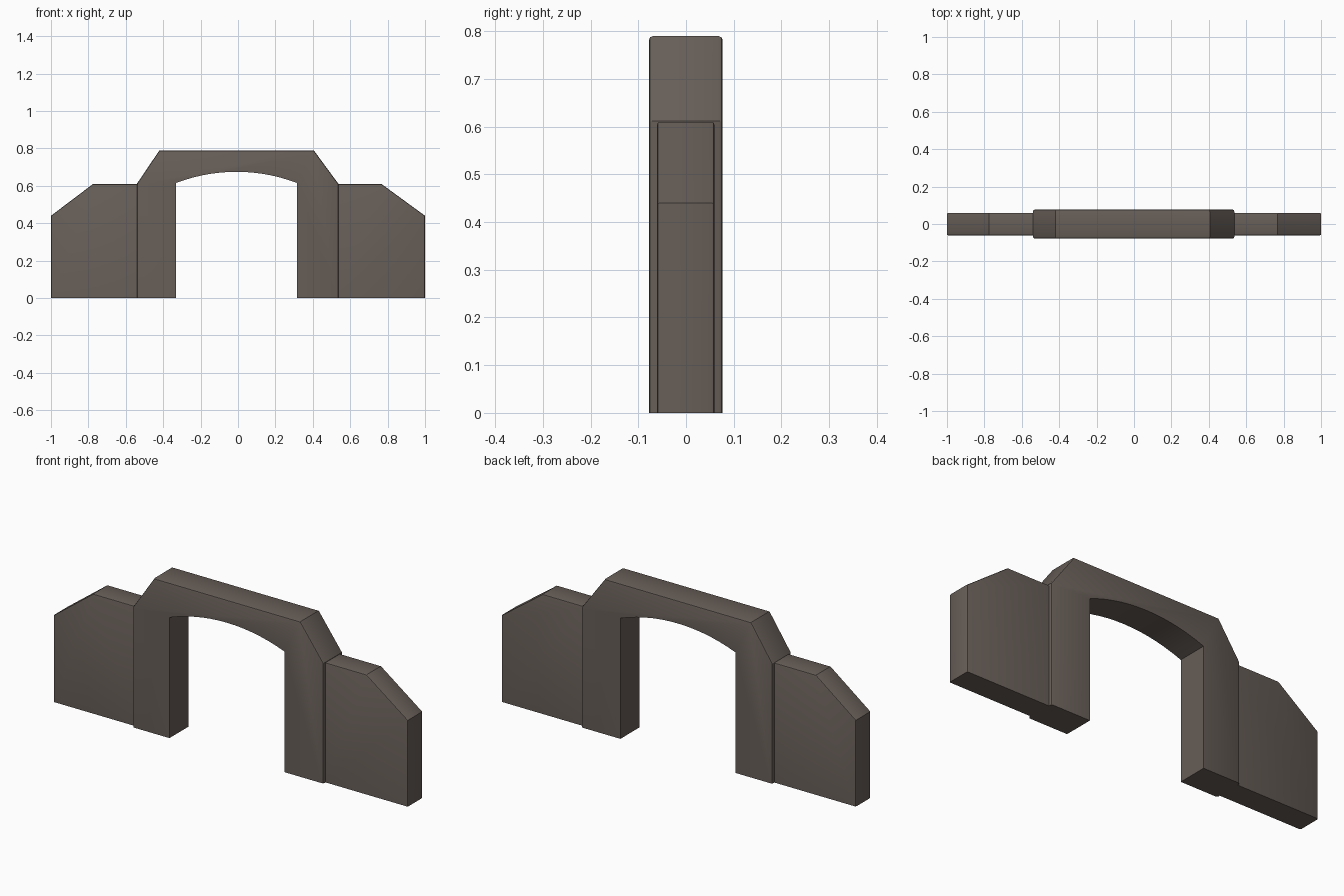
import bpy, bmesh, math

if "Cube" in bpy.data.objects:
    bpy.data.objects.remove(bpy.data.objects["Cube"])

stone = bpy.data.materials.new("brown_grey_stone")
stone.diffuse_color = (0.135, 0.111, 0.096, 1)
stone.use_nodes = True
stone.node_tree.nodes["Principled BSDF"].inputs["Base Color"].default_value = stone.diffuse_color


def extruded_part(name, outer, inner, y0, y1, bevel):
    """Extrude an x-z outline along y; soften only the front/back edges of the outer chain."""
    pts = outer + inner
    n = len(pts)
    bm = bmesh.new()
    front = [bm.verts.new((x, y0, z)) for x, z in pts]
    back = [bm.verts.new((x, y1, z)) for x, z in pts]
    bm.faces.new(front)
    bm.faces.new(back[::-1])
    for i in range(n):
        j = (i + 1) % n
        bm.faces.new((front[j], front[i], back[i], back[j]))
    bmesh.ops.recalc_face_normals(bm, faces=bm.faces)
    soft = [bm.edges.get((ring[i], ring[i + 1]))
            for ring in (front, back) for i in range(len(outer) - 1)]
    bmesh.ops.bevel(bm, geom=soft, offset=bevel, segments=2, profile=0.5,
                    affect='EDGES')
    mesh = bpy.data.meshes.new(name)
    bm.to_mesh(mesh)
    bm.free()
    mesh.materials.append(stone)
    obj = bpy.data.objects.new(name, mesh)
    bpy.context.collection.objects.link(obj)
    bpy.ops.object.select_all(action='DESELECT')
    bpy.context.view_layer.objects.active = obj
    obj.select_set(True)
    bpy.ops.object.shade_smooth_by_angle(angle=math.radians(30))
    return obj


# Gate arch: chamfered outside, shallow curved opening
left, right, spring, rise = -0.332, 0.316, 0.615, 0.06
half, mid = (right - left) / 2, (right + left) / 2
radius = (half ** 2 + rise ** 2) / (2 * rise)
sweep = math.asin(half / radius)
steps = 14
curve = [(mid + radius * math.sin(a), spring + rise - radius + radius * math.cos(a))
         for a in (sweep * (1 - 2 * i / steps) for i in range(steps + 1))]
outside = [(-0.54, 0), (-0.54, 0.612), (-0.42, 0.79),
           (0.405, 0.79), (0.536, 0.612), (0.536, 0)]
extruded_part("gate_arch", outside, [(right, 0)] + curve + [(left, 0)],
              -0.078, 0.077, 0.009)

# Side walls: flat top falling away at the outer end
for name, s, inner_x, knee in (("left_wall", -1, 0.535, 0.775),
                               ("right_wall", 1, 0.531, 0.767)):
    outline = [(s * x, z) for x, z in
               ((inner_x, 0.61), (knee, 0.61), (1.0, 0.44), (1.0, 0))]
    extruded_part(name, outline, [(s * inner_x, 0)], -0.061, 0.06, 0.007)
